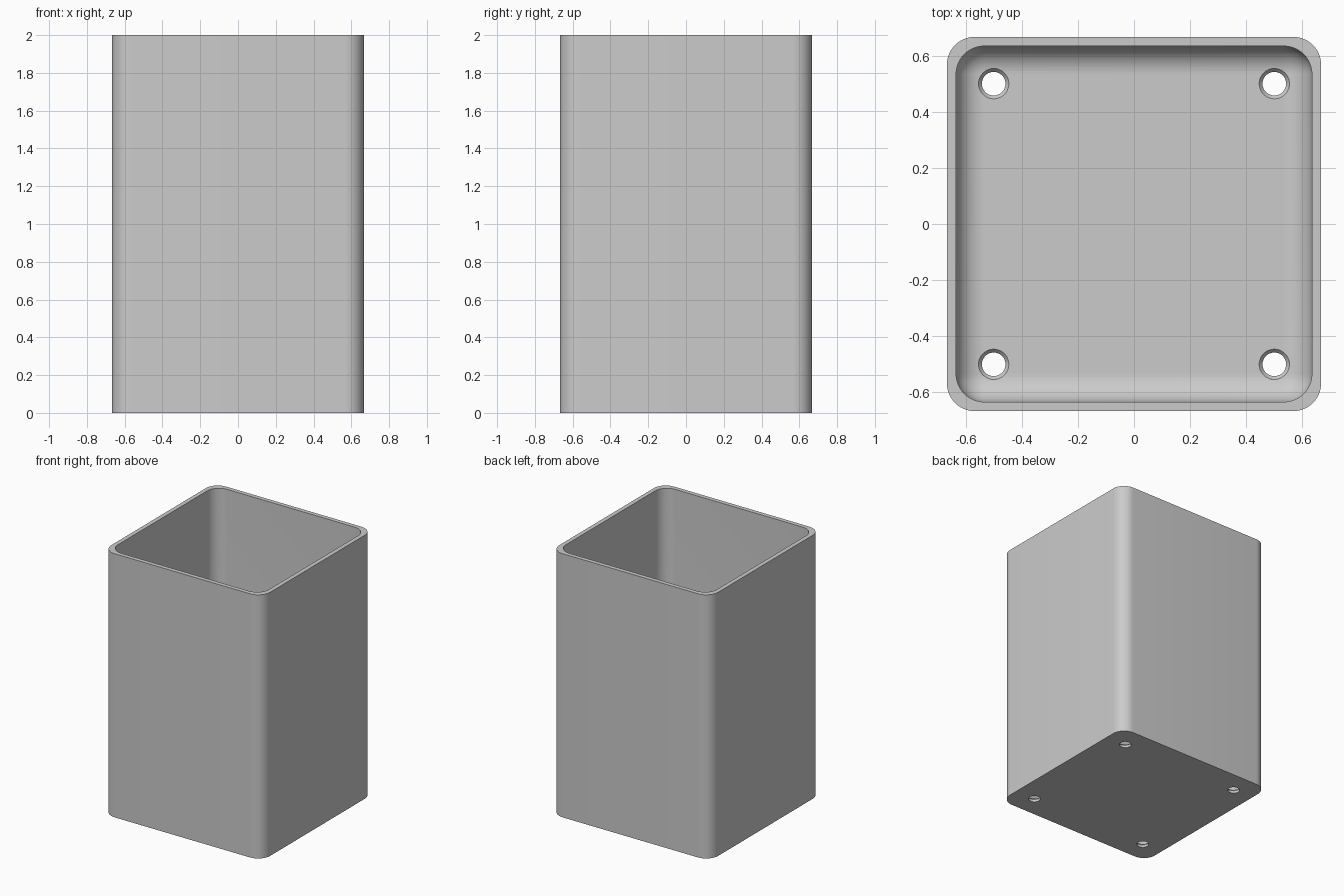
import bpy, bmesh, math

cube = bpy.data.objects.get("Cube")
if cube:
    bpy.data.objects.remove(cube, do_unlink=True)

HALF, WALL, RADIUS, HEIGHT, FLOOR = 0.667, 0.033, 0.1, 2.0, 0.033
STEPS = 12

grey = bpy.data.materials.new("plain grey")
grey.use_nodes = True
grey.diffuse_color = (0.6, 0.6, 0.6, 1)
grey.node_tree.nodes["Principled BSDF"].inputs["Base Color"].default_value = (0.6, 0.6, 0.6, 1)


def rounded_square(half, radius):
    """Outline of a square with round corners, counter-clockwise."""
    points = []
    for corner in range(4):
        middle = math.pi / 4 + corner * math.pi / 2
        cx = math.copysign(half - radius, math.cos(middle))
        cy = math.copysign(half - radius, math.sin(middle))
        for i in range(STEPS + 1):
            a = (corner + i / STEPS) * math.pi / 2
            points.append((cx + radius * math.cos(a), cy + radius * math.sin(a)))
    return points


def loft(name, sections):
    """Solid skinned through (outline, height) sections, capped at both ends."""
    bm = bmesh.new()
    rings = [[bm.verts.new((x, y, z)) for x, y in outline] for outline, z in sections]
    for low, high in zip(rings, rings[1:]):
        for i in range(len(low)):
            j = (i + 1) % len(low)
            bm.faces.new((low[i], low[j], high[j], high[i]))
    bm.faces.new(rings[0][::-1])
    bm.faces.new(rings[-1])
    mesh = bpy.data.meshes.new(name)
    bm.to_mesh(mesh)
    bm.free()
    obj = bpy.data.objects.new(name, mesh)
    bpy.context.collection.objects.link(obj)
    mesh.materials.append(grey)
    return obj


def circle(x, y, r, n=40):
    return [(x + r * math.cos(k * math.tau / n), y + r * math.sin(k * math.tau / n)) for k in range(n)]


# Outer body
outer = rounded_square(HALF, RADIUS)
body = loft("square_container", [(outer, 0), (outer, HEIGHT)])

# Cavity with a round fillet where the walls meet the floor
inner = HALF - WALL
sections = []
for i in range(STEPS + 1):
    a = i / STEPS * math.pi / 2
    inset = RADIUS * (1 - math.sin(a))
    z = FLOOR + RADIUS * (1 - math.cos(a))
    sections.append((rounded_square(inner - inset, max(RADIUS - inset, 0.001)), z))
sections.append((rounded_square(inner, RADIUS), HEIGHT + 0.1))
cutters = [loft("cavity_cutter", sections)]

# Countersunk holes near the floor corners
for sx in (-1, 1):
    for sy in (-1, 1):
        x, y = sx * 0.5, sy * 0.5
        cutters.append(loft("hole_cutter", [
            (circle(x, y, 0.042), -0.05),
            (circle(x, y, 0.042), FLOOR - 0.014),
            (circle(x, y, 0.054), FLOOR),
            (circle(x, y, 0.056), FLOOR + 0.05)]))

bpy.context.view_layer.objects.active = body
body.select_set(True)
for cutter in cutters:
    cut = body.modifiers.new("cut", "BOOLEAN")
    cut.operation = "DIFFERENCE"
    cut.solver = "EXACT"
    cut.object = cutter
    bpy.ops.object.modifier_apply(modifier=cut.name)
    bpy.data.objects.remove(cutter, do_unlink=True)

bpy.ops.object.select_all(action="DESELECT")
body.select_set(True)
bpy.ops.object.shade_smooth_by_angle(angle=math.radians(30))
